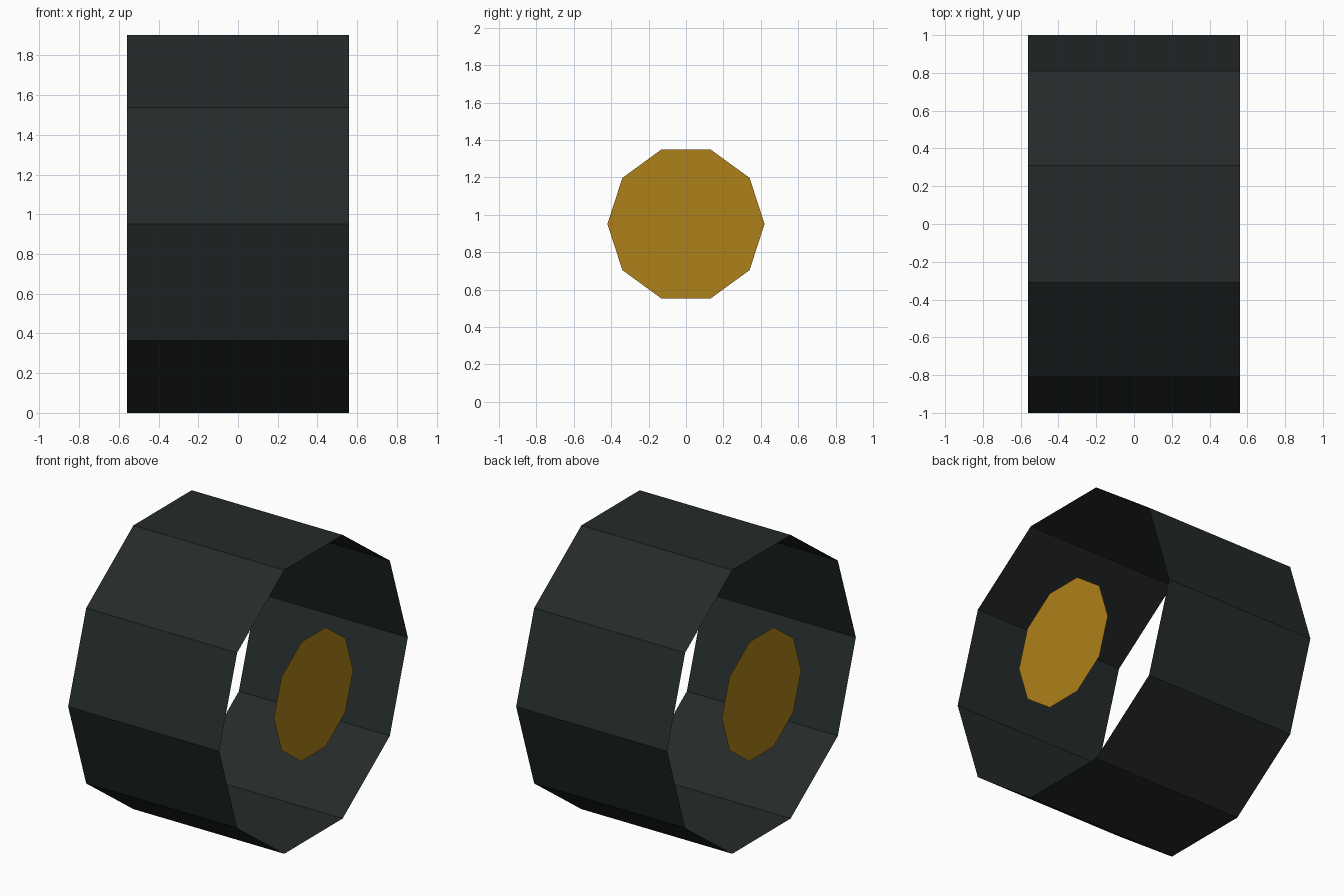
import bpy, bmesh
from math import pi
from mathutils import Matrix

if "Cube" in bpy.data.objects:
    bpy.data.objects.remove(bpy.data.objects["Cube"])

SIDES = 10
HALF_WIDTH = 0.56
CENTRE_Z = 0.951


def material(name, colour):
    mat = bpy.data.materials.new(name)
    mat.diffuse_color = (*colour, 1)
    mat.use_nodes = True
    mat.node_tree.nodes["Principled BSDF"].inputs["Base Color"].default_value = mat.diffuse_color
    return mat


def add_object(name, bm, mat):
    mesh = bpy.data.meshes.new(name)
    bm.to_mesh(mesh)
    bm.free()
    mesh.materials.append(mat)
    obj = bpy.data.objects.new(name, mesh)
    bpy.context.collection.objects.link(obj)
    obj.location.z = CENTRE_Z
    return obj


# rotates z onto x and puts polygon corners on the y axis
TURN = Matrix.Rotation(pi / 2, 4, 'Y') @ Matrix.Rotation(pi / 2, 4, 'Z')

rubber = material("rubber", (0.018, 0.023, 0.023))
brass = material("brass", (0.42, 0.22, 0.01))


def ring_start(bm):
    # bmesh circles start on an axis; make that axis y
    for v in bm.verts:
        v.co = TURN @ v.co


# Tyre: open-ended ten-sided sleeve
bm = bmesh.new()
bmesh.ops.create_circle(bm, segments=SIDES, radius=1)
ring_start(bm)
for v in bm.verts:
    v.co.x = -HALF_WIDTH
    if abs(v.co.z) < 1e-4:
        v.co.z = 0
ext = bmesh.ops.extrude_edge_only(bm, edges=bm.edges[:])
bmesh.ops.translate(bm, vec=(2 * HALF_WIDTH, 0, 0),
                    verts=[e for e in ext["geom"] if isinstance(e, bmesh.types.BMVert)])
for f in bm.faces:
    f.normal_update()
    c = f.calc_center_median()
    if f.normal.dot(c) < 0:
        f.normal_flip()
add_object("tyre", bm, rubber)

# Hub caps: flat discs floating in each opening, facing outwards
for name, side in (("hub_right", 1), ("hub_left", -1)):
    bm = bmesh.new()
    bmesh.ops.create_circle(bm, segments=SIDES, radius=0.42, cap_ends=True)
    ring_start(bm)
    for v in bm.verts:
        v.co.x = side * HALF_WIDTH
    for f in bm.faces:
        f.normal_update()
        if f.normal.x * side < 0:
            f.normal_flip()
    add_object(name, bm, brass)

# Corner check: vertices must lie on the y axis
for obj in bpy.data.objects:
    ymax = max(v.co.y for v in obj.data.vertices)
    zmax = max(v.co.z for v in obj.data.vertices)
    if zmax > ymax:
        obj.data.transform(Matrix.Rotation(pi / 2, 4, 'X'))
